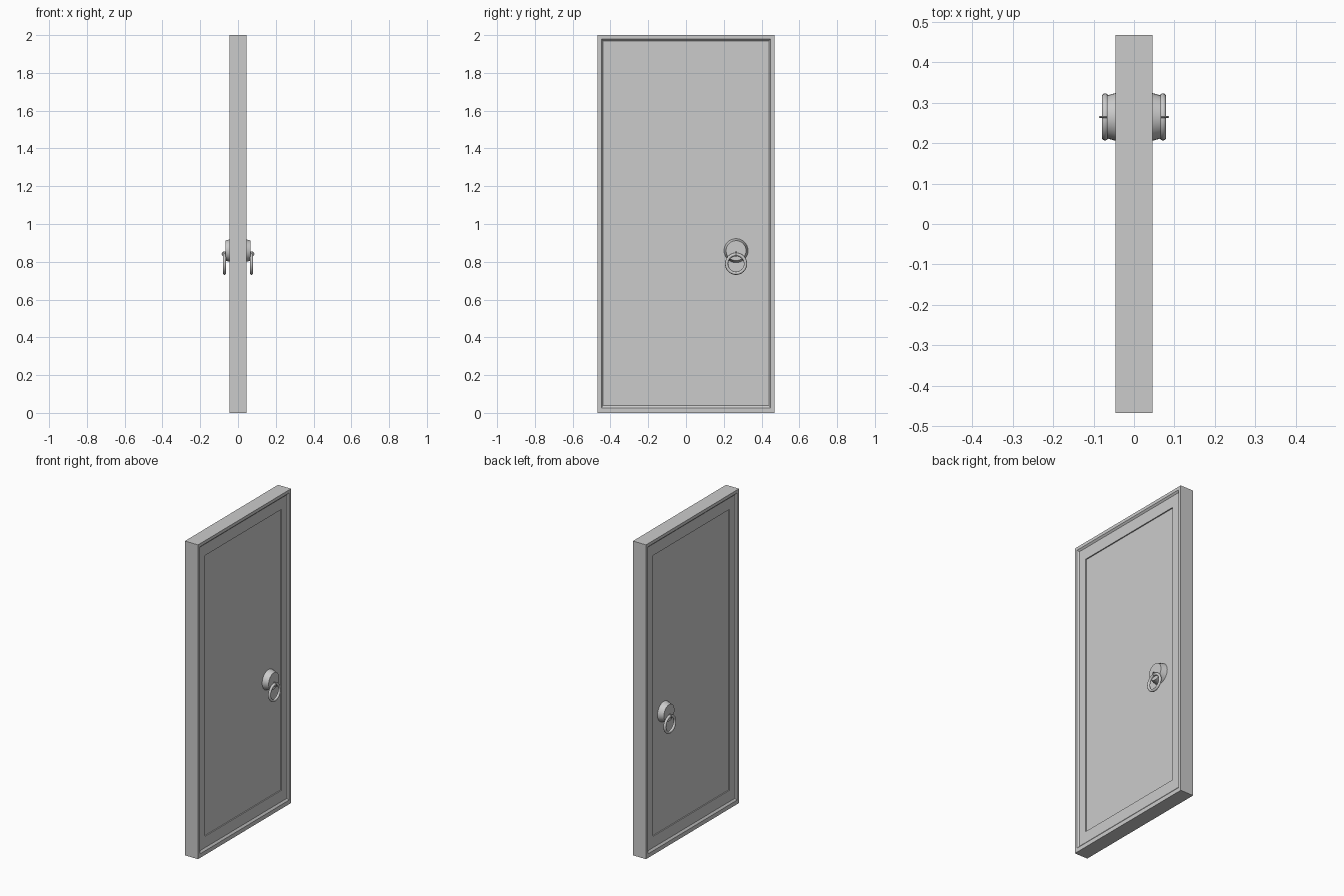
import bpy, bmesh, math
from mathutils import Matrix

if "Cube" in bpy.data.objects:
    bpy.data.objects.remove(bpy.data.objects["Cube"])

grey = bpy.data.materials.new("plain_grey")
grey.use_nodes = True
COLOUR = (0.6, 0.6, 0.6, 1)
grey.diffuse_color = COLOUR
grey.node_tree.nodes["Principled BSDF"].inputs["Base Color"].default_value = COLOUR

HALF_T = 0.046          # half thickness of the frame
KNOCK_Y = 0.265         # handle position across the door


def finish(name, bm, smooth=False):
    bmesh.ops.recalc_face_normals(bm, faces=bm.faces)
    mesh = bpy.data.meshes.new(name)
    bm.to_mesh(mesh)
    bm.free()
    obj = bpy.data.objects.new(name, mesh)
    bpy.context.collection.objects.link(obj)
    mesh.materials.append(grey)
    if smooth:
        bpy.ops.object.select_all(action="DESELECT")
        obj.select_set(True)
        bpy.context.view_layer.objects.active = obj
        bpy.ops.object.shade_smooth_by_angle(angle=math.radians(40))
    return obj


def torus(name, centre, major, minor, axis, segs=32, sides=10):
    """Ring around the x axis, or around y when axis is 'Y'."""
    bm = bmesh.new()
    rings = []
    for i in range(segs):
        a = math.tau * i / segs
        ring = []
        for j in range(sides):
            b = math.tau * j / sides
            r = major + minor * math.cos(b)
            ring.append(bm.verts.new((minor * math.sin(b), r * math.cos(a), r * math.sin(a))))
        rings.append(ring)
    for i in range(segs):
        p, q = rings[i], rings[(i + 1) % segs]
        for j in range(sides):
            k = (j + 1) % sides
            bm.faces.new((p[j], p[k], q[k], q[j]))
    if axis == "Y":
        bm.transform(Matrix.Rotation(math.pi / 2, 4, "Z"))
    bm.transform(Matrix.Translation(centre))
    return finish(name, bm, True)


# Door slab: nested rectangles step inwards on both faces
def door():
    # (half width, bottom, top, half thickness)
    steps = [(0.468, 0, 2, HALF_T),
             (0.448, 0.026, 1.98, HALF_T),
             (0.440, 0.038, 1.97, 0.036),
             (0.384, 0.11, 1.897, 0.036),
             (0.384, 0.11, 1.897, 0.029)]
    bm = bmesh.new()
    outer = {}
    for side in (1, -1):
        loops = []
        for w, lo, hi, t in steps:
            corners = ((-w, lo), (w, lo), (w, hi), (-w, hi))
            loops.append([bm.verts.new((side * t, y, z)) for y, z in corners])
        for p, q in zip(loops, loops[1:]):
            for i in range(4):
                j = (i + 1) % 4
                bm.faces.new((p[i], p[j], q[j], q[i]))
        bm.faces.new(loops[-1])
        outer[side] = loops[0]
    for i in range(4):
        j = (i + 1) % 4
        bm.faces.new((outer[1][i], outer[1][j], outer[-1][j], outer[-1][i]))
    finish("framed_door", bm)


door()

# Tapered rose, staple and pull ring on each face
for side, label in ((1, "left"), (-1, "right")):
    x0, x1 = 0.028, 0.067
    bm = bmesh.new()
    bmesh.ops.create_cone(bm, cap_ends=True, segments=32, radius1=0.064,
                          radius2=0.053, depth=x1 - x0)
    bm.transform(Matrix.Translation((side * (x0 + x1) / 2, KNOCK_Y, 0.859))
                 @ Matrix.Rotation(side * math.pi / 2, 4, "Y"))
    finish(label + "_handle_rose", bm, True)
    torus(label + "_ring_staple", (side * 0.073, KNOCK_Y, 0.841), 0.011, 0.0025, "Y", 20, 8)
    torus(label + "_pull_ring", (side * 0.0715, KNOCK_Y, 0.789), 0.050, 0.0085, "X")
